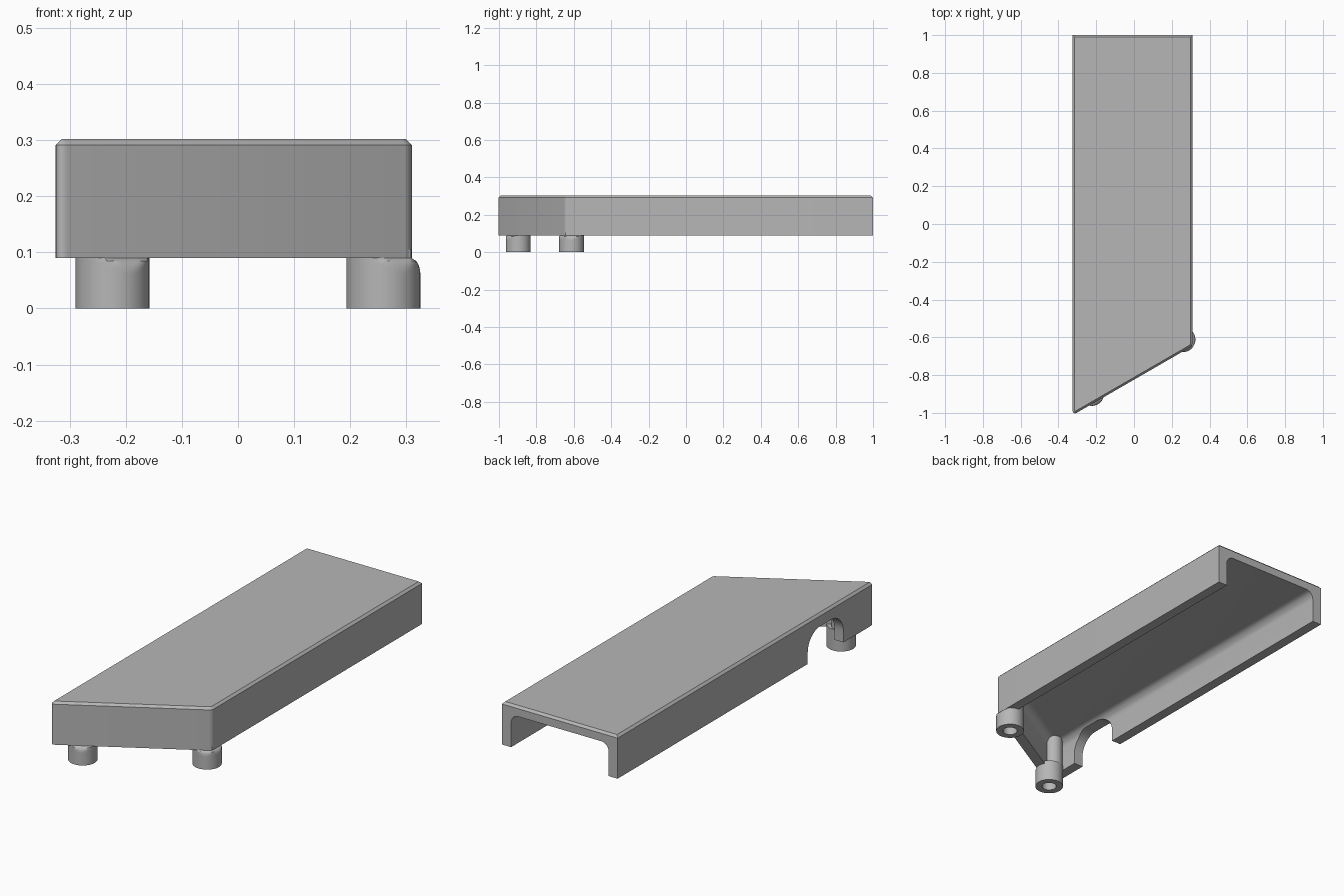
import bpy, bmesh, math
from mathutils import Vector

if "Cube" in bpy.data.objects:
    bpy.data.objects.remove(bpy.data.objects["Cube"], do_unlink=True)

grey = bpy.data.materials.new("plain grey")
grey.use_nodes = True
grey.diffuse_color = (0.47, 0.47, 0.47, 1)
grey.node_tree.nodes["Principled BSDF"].inputs["Base Color"].default_value = (0.47, 0.47, 0.47, 1)

SLOPE = math.tan(math.radians(30))
OUTWARD = Vector((0.5, -math.sqrt(0.75)))   # normal of the slanted front wall
LEFT, RIGHT, BACK, CORNER = -0.325, 0.31, 1.0, -1.012
BOTTOM, TOP, WALL = 0.09, 0.302, 0.05


def slant_y(x, inset=0):
    return CORNER + (x - LEFT) * SLOPE + inset / math.cos(math.radians(30))


def finish(bm, name):
    bmesh.ops.recalc_face_normals(bm, faces=bm.faces)
    mesh = bpy.data.meshes.new(name)
    bm.to_mesh(mesh)
    bm.free()
    mesh.materials.append(grey)
    obj = bpy.data.objects.new(name, mesh)
    bpy.context.collection.objects.link(obj)
    return obj


def prism(points, low, high):
    bm = bmesh.new()
    base = bm.faces.new([bm.verts.new((x, y, low)) for x, y in points])
    top = bmesh.ops.extrude_face_region(bm, geom=[base])["geom"]
    bmesh.ops.translate(bm, vec=(0, 0, high - low),
                        verts=[v for v in top if isinstance(v, bmesh.types.BMVert)])
    bmesh.ops.recalc_face_normals(bm, faces=bm.faces)
    return bm


def bevel(bm, test, width, segments):
    edges = [e for e in bm.edges if test(*[v.co for v in e.verts])]
    bmesh.ops.bevel(bm, geom=edges, offset=width, segments=segments,
                    profile=0.5, affect='EDGES', clamp_overlap=True)


def upright(a, b):
    return abs(a.z - b.z) > 0.1


def footprint(inset, back):
    x0, x1 = LEFT + inset, RIGHT - inset
    return [(x0, slant_y(x0, inset)), (x1, slant_y(x1, inset)), (x1, back), (x0, back)]


def activate(obj):
    bpy.ops.object.select_all(action='DESELECT')
    obj.select_set(True)
    bpy.context.view_layer.objects.active = obj


def smooth(obj):
    activate(obj)
    bpy.ops.object.shade_smooth_by_angle(angle=math.radians(30))


def cut(obj, cutter):
    cutter.hide_render = True
    mod = obj.modifiers.new("cut", 'BOOLEAN')
    mod.operation = 'DIFFERENCE'
    mod.solver = 'EXACT'
    mod.object = cutter
    activate(obj)
    bpy.ops.object.modifier_apply(modifier=mod.name)
    bpy.data.objects.remove(cutter, do_unlink=True)


# Outer shell: rounded front corners and a chamfered top rim
bm = prism(footprint(0, BACK), BOTTOM, TOP)
bevel(bm, lambda a, b: upright(a, b) and a.y < 0 and a.x < 0, 0.025, 6)
bevel(bm, lambda a, b: upright(a, b) and a.y < 0 and a.x > RIGHT - 0.01, 0.015, 6)
bevel(bm, lambda a, b: min(a.z, b.z) > TOP - 0.001, 0.015, 1)
shell = finish(bm, "cover_shell")

# Hollow, open below and at the back, with filleted inner corners
ceiling = TOP - WALL
bm = prism(footprint(WALL, BACK + 0.2), BOTTOM - 0.1, ceiling)
bevel(bm, lambda a, b: (upright(a, b) and a.y < 0)
      or (min(a.z, b.z) > ceiling - 0.001 and min(a.y, b.y) < BACK), 0.04, 6)
cut(shell, finish(bm, "hollow_cutter"))

# Arched notch through the long side wall
bm = bmesh.new()
bmesh.ops.create_cube(bm, size=1)
for v in bm.verts:
    v.co = (LEFT + v.co.x * 0.14, -0.63 + v.co.y * 0.28, 0.14 + v.co.z * 0.2)
bevel(bm, lambda a, b: min(a.z, b.z) > 0.2 and abs(a.x - b.x) > 0.1, 0.095, 10)
cut(shell, finish(bm, "notch_cutter"))
smooth(shell)


def leg(name, x, y):
    """Hollow-ended foot whose upper part curves in to meet the walls."""
    radius, hole, sides = 0.066, 0.034, 40
    steps = [(hole, 0.05), (hole, 0), (radius, 0), (radius, 0.06)]
    steps += [(radius, 0.06 + 0.005 * i) for i in range(1, 7)] + [(radius, 0.105)]
    gap = (y - slant_y(x)) * math.cos(math.radians(30)) - 0.002
    side_gap = RIGHT - x - 0.002
    bm = bmesh.new()
    rings = []
    for r, z in steps:
        t = min(max((z - 0.06) / 0.03, 0), 1)
        drop = 1 - math.sqrt(1 - t * t)
        ring = []
        for i in range(sides):
            a = math.tau * i / sides
            p = Vector((r * math.cos(a), r * math.sin(a)))
            # Limit how far the ring reaches beyond each wall
            for normal, reach in ((OUTWARD, gap), (Vector((1, 0)), side_gap)):
                limit = radius + (min(reach, radius) - radius) * drop
                over = p.dot(normal) - limit
                if over > 0:
                    p -= normal * over
            ring.append(bm.verts.new((x + p.x, y + p.y, z)))
        rings.append(ring)
    for low, high in zip(rings, rings[1:]):
        for i in range(sides):
            j = (i + 1) % sides
            bm.faces.new((low[i], low[j], high[j], high[i]))
    bm.faces.new(rings[0])
    bm.faces.new(rings[-1])
    smooth(finish(bm, name))

    # Screw post rising from the foot to the ceiling
    post = prism([(x - 0.012 + 0.043 * math.cos(math.tau * i / 32),
                   y + 0.018 + 0.043 * math.sin(math.tau * i / 32)) for i in range(32)],
                 0.095, ceiling + 0.01)
    smooth(finish(post, name + "_post"))


leg("right_leg", -0.224, -0.897)
leg("left_leg", 0.259, -0.612)
